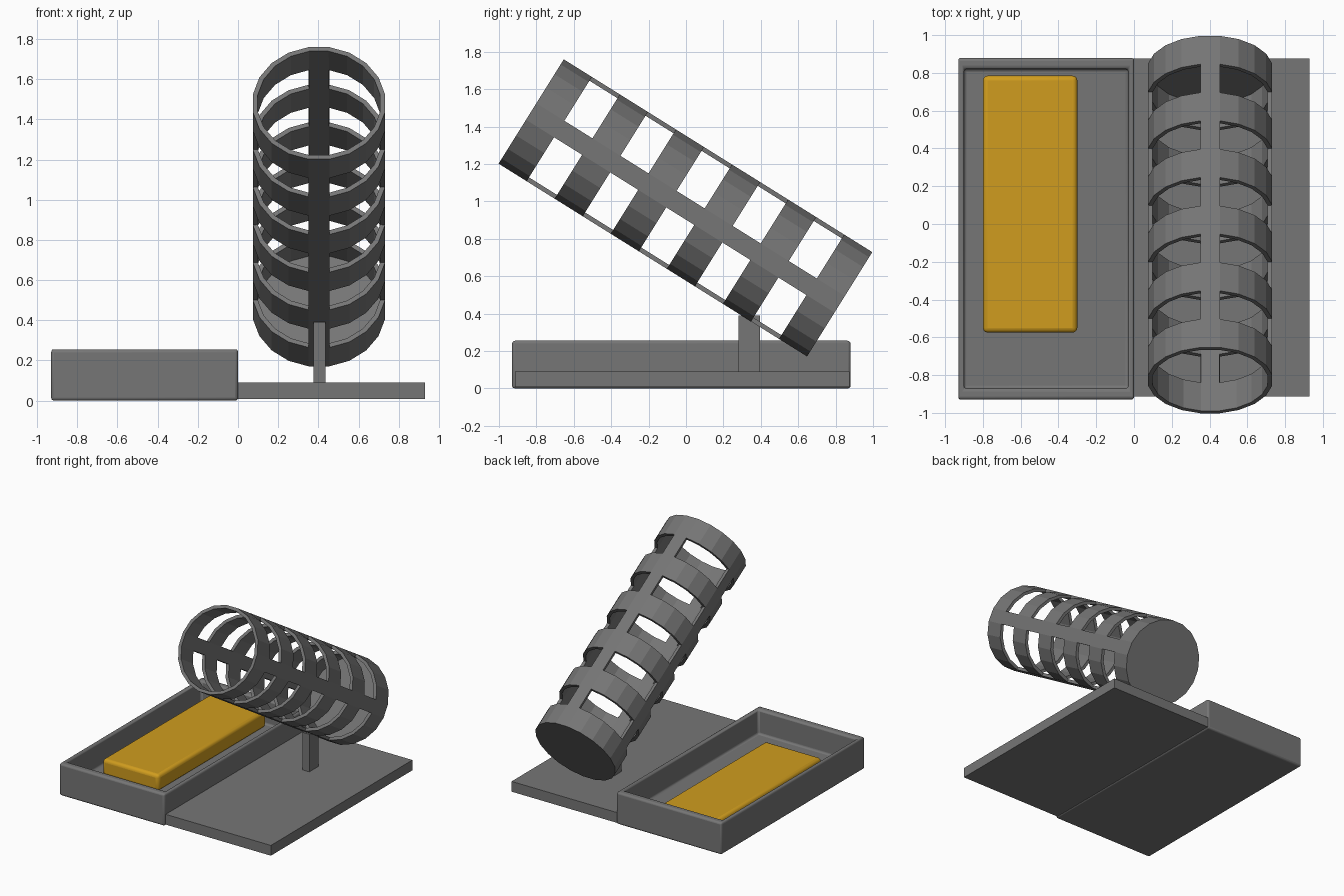
import bpy, bmesh
from math import cos, sin, tau, radians

if "Cube" in bpy.data.objects:
    bpy.data.objects.remove(bpy.data.objects["Cube"])


def material(name, color):
    mat = bpy.data.materials.new(name)
    mat.diffuse_color = color
    mat.use_nodes = True
    mat.node_tree.nodes["Principled BSDF"].inputs["Base Color"].default_value = mat.diffuse_color
    return mat


dark = material("dark_grey", (0.18, 0.18, 0.18, 1))
yellow = material("yellow", (0.63, 0.335, 0.013, 1))


def finish(name, bm, mat=dark):
    bmesh.ops.recalc_face_normals(bm, faces=bm.faces)
    mesh = bpy.data.meshes.new(name)
    bm.to_mesh(mesh)
    bm.free()
    mesh.materials.append(mat)
    ob = bpy.data.objects.new(name, mesh)
    bpy.context.collection.objects.link(ob)
    return ob


def box_bm(lo, hi):
    bm = bmesh.new()
    bmesh.ops.create_cube(bm, size=1)
    for v in bm.verts:
        v.co = [(a + b) / 2 + c * (b - a) for a, b, c in zip(lo, hi, v.co)]
    return bm


def round_edges(ob, width):
    mod = ob.modifiers.new("round", 'BEVEL')
    mod.width = width
    mod.segments = 3
    bpy.ops.object.select_all(action='DESELECT')
    ob.select_set(True)
    bpy.context.view_layer.objects.active = ob
    bpy.ops.object.shade_smooth_by_angle(angle=radians(35))


# Tray: box with its top inset (thicker end walls) and pushed down to a floor
bm = box_bm((-0.93, -0.93, 0), (0, 0.88, 0.255))
top = max(bm.faces, key=lambda f: f.calc_center_median().z)
bmesh.ops.inset_region(bm, faces=[top], thickness=0.042)
centre = top.calc_center_median()
for v in top.verts:
    v.co.y -= 0.03 if v.co.y > centre.y else -0.03
floor = bmesh.ops.extrude_discrete_faces(bm, faces=[top])["faces"][0]
for v in floor.verts:
    v.co.z = 0.06
round_edges(finish("tray", bm), 0.018)

# Sponge lying in the tray
sponge_bm = box_bm((-0.80, -0.575, 0.06), (-0.30, 0.785, 0.19))
round_edges(finish("sponge", sponge_bm, yellow), 0.025)

# Flat base plate and the post that carries the holder
finish("base_plate", box_bm((-0.01, -0.913, 0.008), (0.93, 0.875, 0.09)))
finish("support_post", box_bm((0.375, 0.28, 0.08), (0.435, 0.395, 0.39)))

# Slotted holder: 20-sided tube, six rings joined by four strips, closed at the back
SIDES, BANDS, RADIUS, LENGTH = 20, 11, 0.333, 1.945
bm = bmesh.new()
rings = []
for j in range(BANDS + 1):
    z = LENGTH * (j / BANDS - 0.5)
    angles = [(k + 0.5) * tau / SIDES for k in range(SIDES)]
    rings.append([bm.verts.new((RADIUS * cos(a), RADIUS * sin(a), z)) for a in angles])
for j in range(BANDS):
    for k in range(SIDES):
        if j % 2 == 0 or (k + 1) % 5 == 0:
            n = (k + 1) % SIDES
            bm.faces.new((rings[j][k], rings[j][n], rings[j + 1][n], rings[j + 1][k]))
bm.faces.new(rings[0][::-1])
holder = finish("slotted_holder", bm)
holder.location = (0.403, -0.003, 0.965)
holder.rotation_euler.x = radians(58)
wall = holder.modifiers.new("wall", 'SOLIDIFY')
wall.thickness = 0.024
wall.offset = -1
wall.use_even_offset = True
